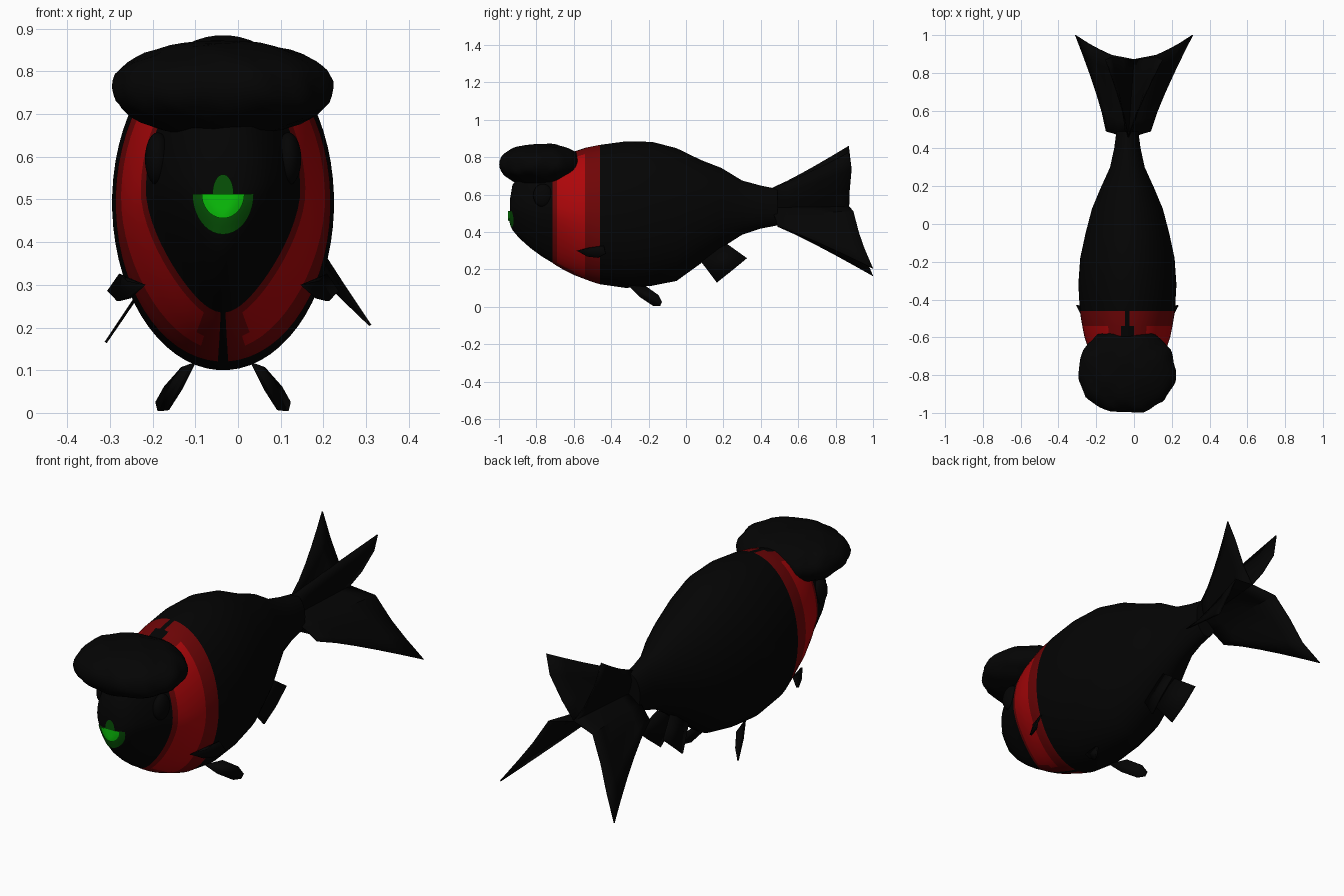
import bpy, bmesh, math
from mathutils import Vector
from mathutils.bvhtree import BVHTree

if "Cube" in bpy.data.objects:
    bpy.data.objects.remove(bpy.data.objects["Cube"])

CX = -0.035  # body centre line


def material(name, rgb):
    m = bpy.data.materials.new(name)
    m.diffuse_color = (*rgb, 1)
    m.use_nodes = True
    m.node_tree.nodes["Principled BSDF"].inputs["Base Color"].default_value = m.diffuse_color
    return m


BLACK = material("black", (0.0012, 0.0012, 0.0012))
RED = material("bright_red", (0.42, 0.002, 0.003))
DARK_RED = material("dark_red", (0.16, 0.0015, 0.002))
GREEN = material("bright_green", (0.003, 0.55, 0.003))
DARK_GREEN = material("dark_green", (0.002, 0.085, 0.002))


def make(name, verts, faces, mats, angle=40, thick=0):
    me = bpy.data.meshes.new(name)
    me.from_pydata(verts, [], faces)
    bm = bmesh.new()
    bm.from_mesh(me)
    bmesh.ops.recalc_face_normals(bm, faces=bm.faces)
    bm.to_mesh(me)
    bm.free()
    for m in mats:
        me.materials.append(m)
    ob = bpy.data.objects.new(name, me)
    bpy.context.collection.objects.link(ob)
    bpy.ops.object.select_all(action='DESELECT')
    ob.select_set(True)
    bpy.context.view_layer.objects.active = ob
    bpy.ops.object.shade_smooth_by_angle(angle=math.radians(angle))
    if thick:
        s = ob.modifiers.new("thickness", 'SOLIDIFY')
        s.thickness = thick
        s.offset = 0
    return ob


def grid_faces(rows, cols, wrap=False):
    n = cols if wrap else cols - 1
    return [(r * cols + c, r * cols + (c + 1) % cols,
             (r + 1) * cols + (c + 1) % cols, (r + 1) * cols + c)
            for r in range(rows - 1) for c in range(n)]


# Body: lofted ellipses (y, top z, bottom z, half width)
stations = [(-0.942, 0.57, 0.46, 0.035), (-0.928, 0.65, 0.41, 0.074),
            (-0.89, 0.71, 0.365, 0.108), (-0.83, 0.75, 0.312, 0.14),
            (-0.77, 0.78, 0.268, 0.162), (-0.715, 0.80, 0.235, 0.181),
            (-0.69, 0.81, 0.218, 0.193), (-0.65, 0.82, 0.195, 0.21),
            (-0.60, 0.83, 0.17, 0.227), (-0.54, 0.85, 0.147, 0.239),
            (-0.50, 0.858, 0.132, 0.246), (-0.46, 0.866, 0.12, 0.252),
            (-0.32, 0.885, 0.10, 0.26), (-0.18, 0.882, 0.112, 0.25),
            (-0.05, 0.848, 0.138, 0.222), (0.08, 0.785, 0.232, 0.188),
            (0.19, 0.742, 0.315, 0.142), (0.30, 0.675, 0.385, 0.092),
            (0.40, 0.648, 0.418, 0.07), (0.49, 0.63, 0.435, 0.058)]
SEG = 64
verts = []
for y, top, bot, w in stations:
    taper = 0.36 * min(1, max(0, (-0.46 - y) / 0.25))  # chin narrows downwards
    for i in range(SEG):
        a = 2 * math.pi * (i + 0.5) / SEG
        c = math.cos(a)
        verts.append((CX + w * math.sin(a) * (1 - taper * max(0, -c) ** 1.4), y,
                      (top + bot) / 2 + (top - bot) / 2 * c))
last = (len(stations) - 1) * SEG
faces = grid_faces(len(stations), SEG, True)
faces += [tuple(range(SEG)), tuple(range(last, last + SEG))]
body = make("body", verts, faces, [BLACK, RED, DARK_RED])

# Red collar with darker borders and a black seam that widens on the brow
for p in body.data.polygons:
    c = p.center
    dx = abs(c.x - CX)
    high = c.z > 0.7
    seam = 0.006 + (0.25 * max(0, -0.48 - c.y) if high else 0)
    if -0.715 < c.y < -0.46 and dx > seam:
        bright = -0.69 < c.y < -0.54 and dx > (0.10 if high else 0.05)
        p.material_index = 1 if bright else 2

# Mouth: thin plates laid over the nose
tree = BVHTree.FromPolygons([v.co for v in body.data.vertices],
                            [tuple(p.vertices) for p in body.data.polygons])


def mouth_plate(name, cz, hw, height, lift, mat):
    """Half-ellipse plate; negative height hangs downwards."""
    rings, n, vs = 6, 20, []
    for r in range(rings):
        for i in range(n + 1):
            a, f = math.pi * i / n, max(r, 0.05) / (rings - 1)
            x, z = CX + hw * f * math.cos(a), cz + height * f * math.sin(a)
            hit = tree.ray_cast(Vector((x, -2, z)), Vector((0, 1, 0)))[0]
            vs.append((x, hit.y - lift, z))
    return make(name, vs, grid_faces(rings, n + 1), [mat])


mouth_plate("outer_lip", 0.513, 0.072, -0.095, 0.004, DARK_GREEN)
mouth_plate("upper_lip", 0.512, 0.025, 0.047, 0.004, DARK_GREEN)
mouth_plate("inner_lip", 0.513, 0.05, -0.057, 0.009, GREEN)


def ellipsoid(name, centre, radii, lumps=0, power=(1, 1, 1)):
    bm = bmesh.new()
    bmesh.ops.create_icosphere(bm, subdivisions=4, radius=1)
    vs = []
    for v in bm.verts:
        d = v.co.normalized()
        k = 1 + lumps * (math.sin(9 * d.x + 2) * math.sin(8 * d.y)
                         + 0.6 * math.sin(13 * d.x + 5 * d.z) * math.cos(11 * d.y))
        vs.append([c + r * k * math.copysign(abs(q) ** e, q)
                   for c, r, q, e in zip(centre, radii, d, power)])
    bm.verts.index_update()
    fs = [[v.index for v in f.verts] for f in bm.faces]
    bm.free()
    return make(name, vs, fs, [BLACK])


# Fleshy head growth
ellipsoid("head_growth", (CX - 0.002, -0.774, 0.760), (0.257, 0.226, 0.111),
          0.028, (0.93, 0.93, 0.95))

# Root and trailing edge of one tail half: (sideways, y, z)
tail_root = [(0.0, 0.46, 0.635), (0.012, 0.46, 0.59), (0.008, 0.46, 0.56),
             (0.0, 0.46, 0.53), (0.05, 0.47, 0.49), (0.08, 0.48, 0.465),
             (0.10, 0.485, 0.445), (0.117, 0.49, 0.43)]
tail_edge = [(0.15, 0.87, 0.86), (0.12, 0.885, 0.735), (0.06, 0.875, 0.62),
             (0.0, 0.872, 0.535), (0.12, 0.895, 0.51), (0.185, 0.925, 0.395),
             (0.24, 0.955, 0.29), (0.31, 1.0, 0.185)]
ROWS = 6

for side, s in (("left", -1), ("right", 1)):
    ellipsoid(side + "_eye", (CX + s * 0.153, -0.765, 0.595), (0.03, 0.052, 0.062))

    # Tail half: folded sheet with a raised and a drooping lobe
    vs = []
    for r in range(ROWS):
        t = r / (ROWS - 1)
        for a, b in zip(tail_root, tail_edge):
            tilt = 0.02 * s * t * (b[2] < 0.3) - 0.035 * t * (s > 0 and b[2] > 0.8)
            vs.append((-0.03 + 0.03 * t + s * (a[0] + (b[0] - a[0]) * t ** 1.2),
                       a[1] + (b[1] - a[1]) * t,
                       a[2] + (b[2] - a[2]) * t ** 1.1 + tilt))
    make(side + "_tail_fin", vs, grid_faces(ROWS, len(tail_root)), [BLACK], 40, 0.006)

    def fin(name, pts):
        make(side + name, [(CX + s * x, y, z) for x, y, z in pts],
             [(0, i, i + 1) for i in range(1, len(pts) - 1)], [BLACK], 40, 0.008)

    # Small side fins behind the collar
    fin("_pectoral_fin", [(0.185, -0.585, 0.30), (0.225, -0.52, 0.312),
                          (0.24, -0.44, 0.325), (0.268, -0.43, 0.285),
                          (0.245, -0.47, 0.262), (0.22, -0.53, 0.27)])
    # Leaf-shaped belly fins
    fin("_belly_fin", [(0.07, -0.31, 0.115), (0.095, -0.21, 0.105),
                       (0.135, -0.145, 0.06), (0.155, -0.13, 0.025),
                       (0.15, -0.14, 0.004), (0.13, -0.175, 0.006),
                       (0.10, -0.25, 0.055)])
    # Paired fins under the tail
    fin("_rear_fin", [(0.03, 0.07, 0.255), (0.06, 0.165, 0.13),
                      (0.07, 0.24, 0.19), (0.07, 0.325, 0.26),
                      (0.035, 0.22, 0.335)])
